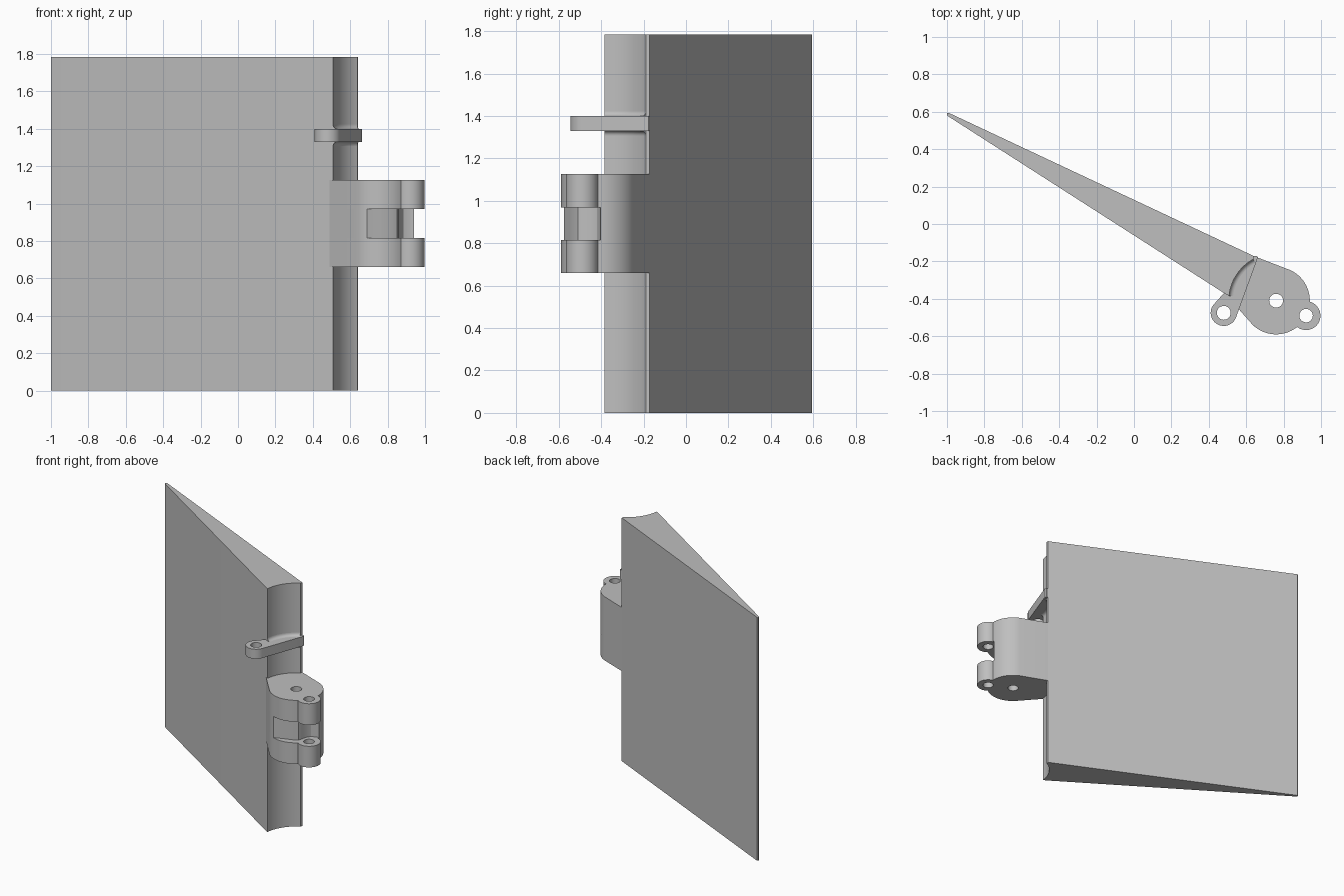
import bpy
import bmesh
from math import sin, cos, radians

cube = bpy.data.objects.get("Cube")
if cube:
    bpy.data.objects.remove(cube, do_unlink=True)

grey = bpy.data.materials.new("plain grey")
grey.use_nodes = True
colour = (0.52, 0.52, 0.52, 1)
grey.diffuse_color = colour
grey.node_tree.nodes["Principled BSDF"].inputs["Base Color"].default_value = colour

HEIGHT = 1.785
PIVOT = (0.76, -0.41)
LUG = (0.92, -0.49)
EYE = (0.48, -0.475)


def arc(centre, r, a0, a1, n=24):
    """Points on an arc, angles in degrees."""
    steps = [radians(a0 + (a1 - a0) * i / n) for i in range(n + 1)]
    return [(centre[0] + r * cos(a), centre[1] + r * sin(a)) for a in steps]


def circle(centre, r):
    return arc(centre, r, 0, 360, 32)[:-1]


def finish(name, bm):
    bmesh.ops.remove_doubles(bm, verts=bm.verts, dist=0.0002)
    bmesh.ops.recalc_face_normals(bm, faces=bm.faces)
    mesh = bpy.data.meshes.new(name)
    bm.to_mesh(mesh)
    bm.free()
    mesh.materials.clear()
    mesh.materials.append(grey)
    obj = bpy.data.objects.new(name, mesh)
    bpy.context.collection.objects.link(obj)
    bpy.ops.object.select_all(action='DESELECT')
    obj.select_set(True)
    bpy.context.view_layer.objects.active = obj
    bpy.ops.object.shade_smooth_by_angle(angle=radians(30))
    return obj


def prism(name, outline, z0, z1, holes=()):
    """Upright extrusion of an outline with optional holes."""
    curve = bpy.data.curves.new(name + "_profile", 'CURVE')
    curve.dimensions = '2D'
    curve.fill_mode = 'BOTH'
    curve.extrude = (z1 - z0) / 2
    for loop in [outline, *holes]:
        spline = curve.splines.new('POLY')
        spline.points.add(len(loop) - 1)
        for point, (x, y) in zip(spline.points, loop):
            point.co = (x, y, 0, 1)
        spline.use_cyclic_u = True
    temp = bpy.data.objects.new(name + "_profile", curve)
    bpy.context.collection.objects.link(temp)
    bpy.context.view_layer.update()
    mesh = temp.evaluated_get(bpy.context.evaluated_depsgraph_get()).to_mesh()
    bm = bmesh.new()
    bm.from_mesh(mesh)
    bmesh.ops.translate(bm, verts=bm.verts, vec=(0, 0, (z0 + z1) / 2))
    bpy.data.objects.remove(temp, do_unlink=True)
    bpy.data.curves.remove(curve)
    return finish(name, bm)


# Tapered flap with a hollow leading edge
hollow = arc(PIVOT, 0.253, 174, 118.5)
front_corner, back_corner = (0.49, -0.375), (0.642, -0.172)
prism("flap_panel",
      [(-0.992, 0.595), (-1, 0.592), (-1, 0.58), front_corner, *hollow, back_corner],
      0, HEIGHT)

# Hinge block: two outer plates with lugs and a relieved middle
pivot_hole = circle(PIVOT, 0.037)
lug_hole = circle(LUG, 0.036)
R = 0.18
inner = [front_corner, *hollow, back_corner]
plate = (inner + arc(PIVOT, R, 65, -1.7)
         + arc(LUG, 0.077, 76, -129) + arc(PIVOT, R, -52, -136))
for name, z0, z1 in (("lower_hinge_plate", 0.66, 0.815),
                     ("upper_hinge_plate", 0.97, 1.127)):
    prism(name, plate, z0, z1, [pivot_hole, lug_hole])

relief = [(0.92, -0.405), (0.885, -0.42), (0.865, -0.45), (0.86, -0.485),
          (0.85, -0.51), (0.82, -0.53), (0.76, -0.55)]
middle = inner + arc(PIVOT, R, 65, 2) + relief + arc(PIVOT, R, -113, -136)
prism("hinge_middle", middle, 0.815, 0.97, [pivot_hole])

# Control horn with an eye
horn = (arc(EYE, 0.07, 140, 342)
        + [(0.655, -0.2), (0.662, -0.178), (0.655, -0.17), (0.63, -0.172),
           (0.5, -0.28), (0.485, -0.365)])
HORN_LOW, HORN_HIGH = 1.33, 1.4
prism("control_horn", horn, HORN_LOW, HORN_HIGH, [circle(EYE, 0.037)])


# Blends between horn and flap, swept around the pivot axis
def blend(name, z, side):
    bm = bmesh.new()
    f = 0.022
    section = [(0.256, -0.003)]
    section += [(0.253 - f + f * sin(radians(a)), f - f * cos(radians(a)))
                for a in range(0, 91, 15)]
    section.append((0.256, f))
    rings = []
    for i in range(25):
        a = radians(174 - 55 * i / 24)
        rings.append([bm.verts.new((PIVOT[0] + r * cos(a), PIVOT[1] + r * sin(a),
                                    z + side * h)) for r, h in section])
    n = len(section)
    for a, b in zip(rings, rings[1:]):
        for i in range(n):
            j = (i + 1) % n
            bm.faces.new((a[i], a[j], b[j], b[i]))
    bm.faces.new(rings[0])
    bm.faces.new(rings[-1])
    finish(name, bm)


blend("upper_horn_blend", HORN_HIGH, 1)
blend("lower_horn_blend", HORN_LOW, -1)
